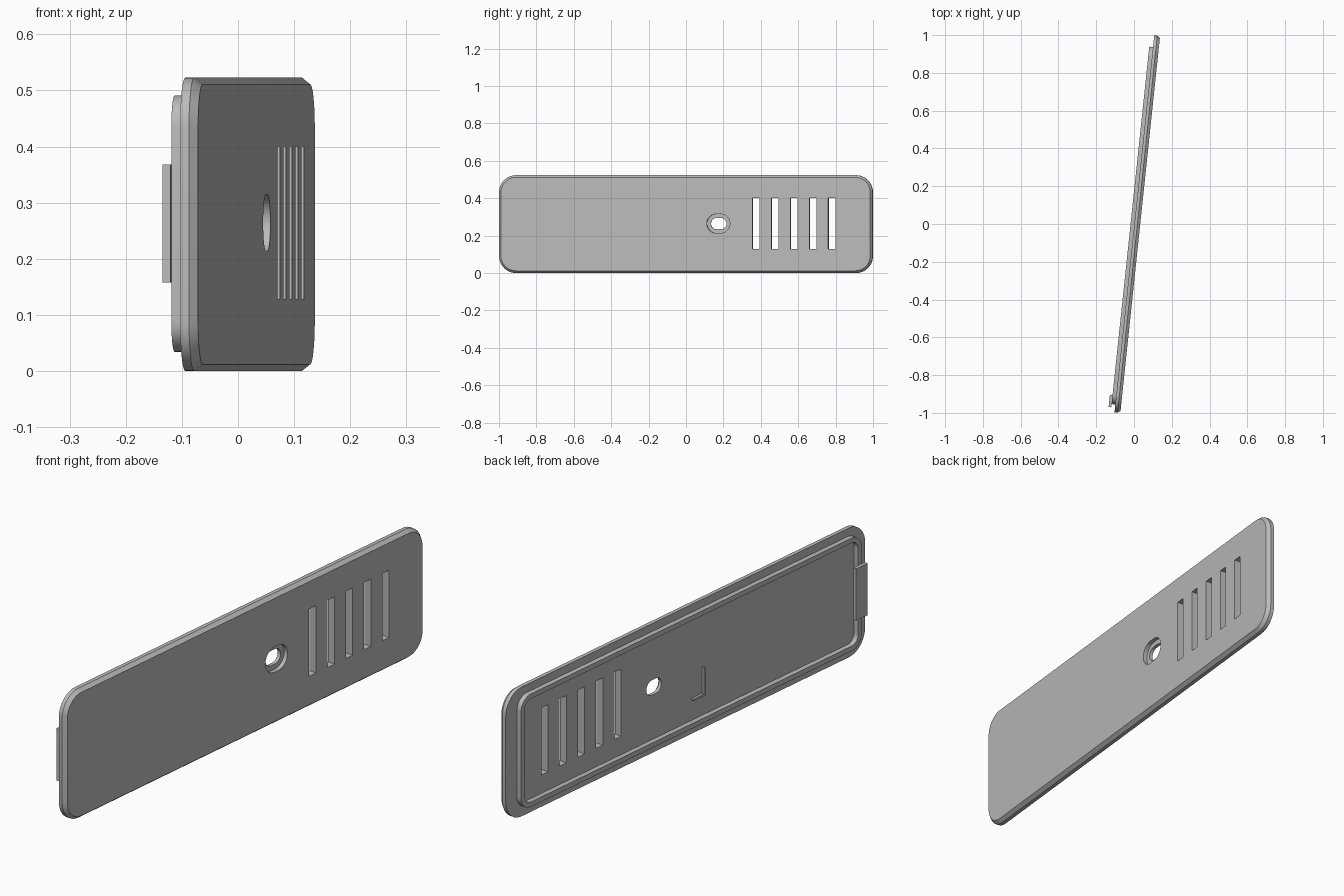
import bpy, bmesh, math
from mathutils import Matrix, Vector

if "Cube" in bpy.data.objects:
    bpy.data.objects.remove(bpy.data.objects["Cube"])

# One plain grey plastic
grey = bpy.data.materials.new("grey_plastic")
grey.use_nodes = True
colour = (0.5, 0.5, 0.5, 1)
grey.diffuse_color = colour
grey.node_tree.nodes["Principled BSDF"].inputs["Base Color"].default_value = colour

HEIGHT, HALF = 0.523, 1.004
MID = HEIGHT / 2
PLACE = Matrix.Translation((0.002, 0.001, 0)) @ Matrix.Rotation(math.radians(-6.02), 4, 'Z')


def outline(y0, y1, z0, z1, radius, steps=10):
    """Rounded rectangle in the y-z plane."""
    corners = [(y1 - radius, z1 - radius), (y0 + radius, z1 - radius),
               (y0 + radius, z0 + radius), (y1 - radius, z0 + radius)]
    points = []
    for i, (cy, cz) in enumerate(corners):
        for k in range(steps + 1):
            a = math.pi / 2 * (i + k / steps)
            points.append((cy + radius * math.cos(a), cz + radius * math.sin(a)))
    return points


def loft(name, levels, ring=False):
    """Skin a list of (x, outline) levels; a ring joins last to first."""
    bm = bmesh.new()
    loops = [[bm.verts.new((x, y, z)) for y, z in pts] for x, pts in levels]
    pairs = list(zip(loops, loops[1:]))
    if ring:
        pairs.append((loops[-1], loops[0]))
    else:
        bm.faces.new(loops[0])
        bm.faces.new(loops[-1])
    for a, b in pairs:
        for i in range(len(a)):
            j = (i + 1) % len(a)
            bm.faces.new((a[i], a[j], b[j], b[i]))
    bmesh.ops.remove_doubles(bm, verts=bm.verts, dist=1e-5)
    return finish(name, bm)


def box(name, x, y, z):
    bm = bmesh.new()
    bmesh.ops.create_cube(bm, size=1)
    for v in bm.verts:
        v.co = Vector([(r[0] + r[1]) / 2 + c * (r[1] - r[0]) for c, r in zip(v.co, (x, y, z))])
    return finish(name, bm)


def finish(name, bm):
    bmesh.ops.recalc_face_normals(bm, faces=bm.faces)
    mesh = bpy.data.meshes.new(name)
    bm.to_mesh(mesh)
    bm.free()
    mesh.materials.append(grey)
    obj = bpy.data.objects.new(name, mesh)
    bpy.context.collection.objects.link(obj)
    return obj


def cut(target, cutter):
    mod = target.modifiers.new("cut", 'BOOLEAN')
    mod.operation, mod.solver, mod.object = 'DIFFERENCE', 'EXACT', cutter
    bpy.context.view_layer.update()
    graph = bpy.context.evaluated_depsgraph_get()
    mesh = bpy.data.meshes.new_from_object(target.evaluated_get(graph))
    target.modifiers.clear()
    target.data = mesh
    bpy.data.objects.remove(cutter)


def plate_outline(inset):
    return outline(-HALF + inset, HALF - inset, inset, HEIGHT - inset, 0.09 - inset)


# Cover plate with a chamfered outer rim
plate = loft("cover_plate", [(0, plate_outline(0)), (0.016, plate_outline(0)),
                             (0.031, plate_outline(0.012))])

# Five vent slots
for i in range(5):
    y = 0.378 + 0.102 * i
    cut(plate, box("vent_cutter", (-0.1, 0.1), (y - 0.019, y + 0.019), (0.128, 0.4)))


# Screw slot with a counterbore on the outer side
def slot_cutter(half, radius, x0):
    pts = outline(0.176 - half, 0.176 + half, 0.264 - radius, 0.264 + radius, radius - 1e-4)
    return loft("slot_cutter", [(x0, pts), (0.1, pts)])


cut(plate, slot_cutter(0.062, 0.051, 0.014))
cut(plate, slot_cutter(0.042, 0.03, -0.1))


# Raised locating lip around the inner side
def lip_outline(w):
    return outline(-HALF + 0.042 + w, HALF - 0.063 - w, 0.034 + w, 0.491 - w, 0.055 - w)


lip = loft("locating_lip", [(0, lip_outline(0)), (-0.02, lip_outline(0)),
                            (-0.02, lip_outline(0.02)), (0, lip_outline(0.02))], ring=True)

# Hook tab at the front end and small corner ribs on the inner face
tab = box("hook_tab", (-0.034, -0.02), (-0.979, -0.915), (0.158, 0.368))
rib_upright = box("rib_upright", (-0.01, 0), (-0.1, -0.092), (0.135, 0.25))
rib_foot = box("rib_foot", (-0.01, 0), (-0.092, -0.035), (0.135, 0.143))

# Tilt the whole cover and shade it
parts = [plate, lip, tab, rib_upright, rib_foot]
bpy.ops.object.select_all(action='DESELECT')
for part in parts:
    part.matrix_world = PLACE
    part.select_set(True)
bpy.context.view_layer.objects.active = plate
bpy.ops.object.shade_smooth_by_angle(angle=math.radians(30))
